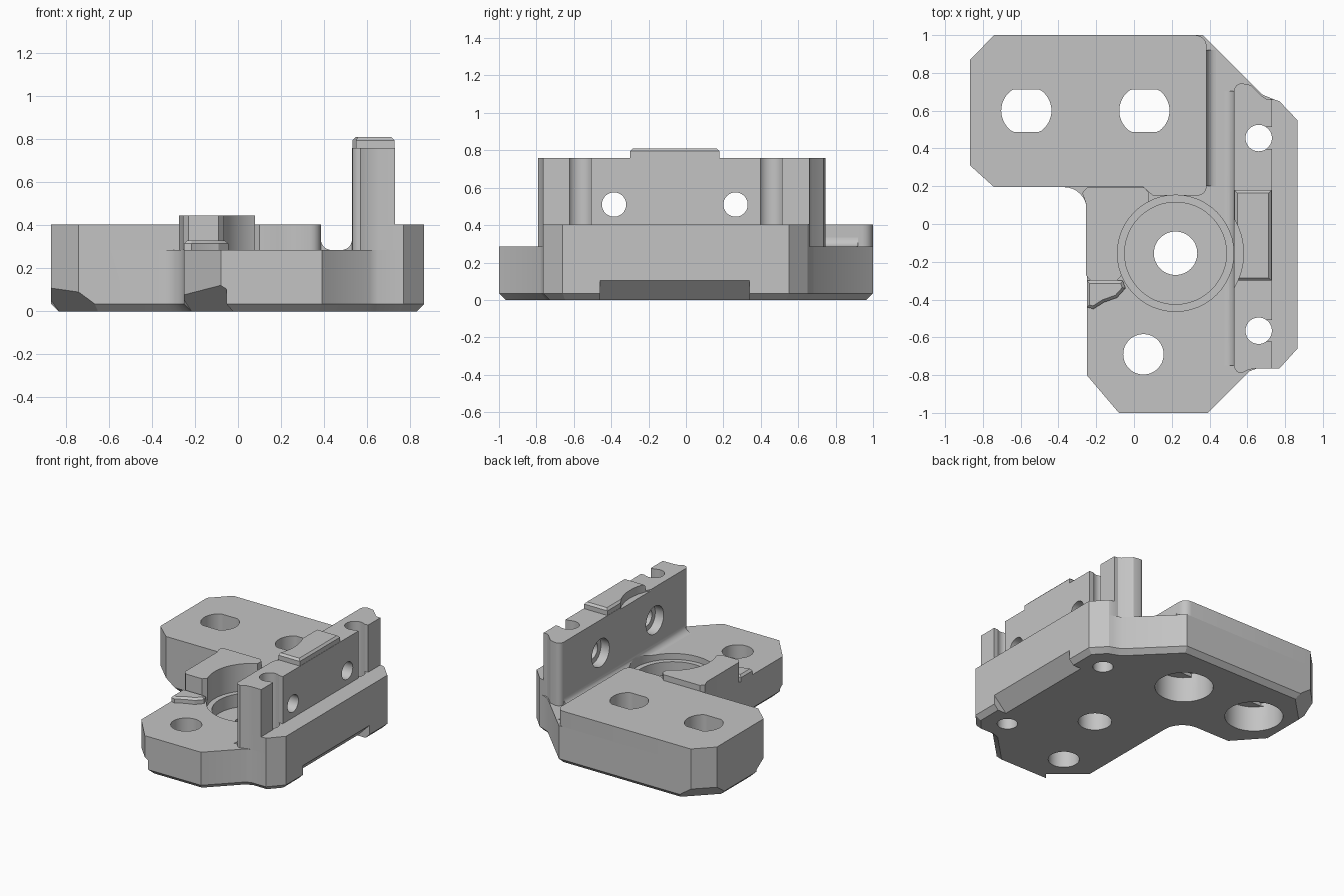
import bpy, bmesh
from math import sin, cos, pi, radians
from mathutils import Matrix, Vector

cube = bpy.data.objects.get("Cube")
if cube:
    bpy.data.objects.remove(cube)

grey = bpy.data.materials.new("plain_grey")
grey.use_nodes = True
colour = (0.55, 0.55, 0.55, 1)
grey.diffuse_color = colour
grey.node_tree.nodes["Principled BSDF"].inputs["Base Color"].default_value = colour


def arc(cx, cy, r, start, end, n=8):
    steps = [radians(start + (end - start) * i / n) for i in range(n + 1)]
    return [(cx + r * cos(a), cy + r * sin(a)) for a in steps]


def circle(cx, cy, r, flat=None):
    """Circle outline, optionally flattened to a slot of half height flat."""
    pts = arc(cx, cy, r, 0, 360, 48)[:-1]
    if flat:
        pts = [(x, max(cy - flat, min(cy + flat, y))) for x, y in pts]
    return pts


def prism(name, pts, lo, hi, axis="z", bevel_at=None, bevel=0.035):
    """Extrude an outline along an axis; optionally chamfer one end."""
    place = {"z": lambda a, b, c: (a, b, c),
             "y": lambda a, b, c: (a, c, b),
             "x": lambda a, b, c: (c, a, b)}[axis]
    bm = bmesh.new()
    low = [bm.verts.new(place(a, b, lo)) for a, b in pts]
    high = [bm.verts.new(place(a, b, hi)) for a, b in pts]
    ends = {"low": bm.faces.new(low[::-1]), "high": bm.faces.new(high)}
    for i in range(len(pts)):
        j = (i + 1) % len(pts)
        bm.faces.new((low[i], low[j], high[j], high[i]))
    bmesh.ops.recalc_face_normals(bm, faces=bm.faces)
    if bevel_at:
        bmesh.ops.bevel(bm, geom=list(ends[bevel_at].edges), offset=bevel,
                        segments=1, affect='EDGES', profile=0.5)
    mesh = bpy.data.meshes.new(name)
    bm.to_mesh(mesh)
    bm.free()
    obj = bpy.data.objects.new(name, mesh)
    bpy.context.collection.objects.link(obj)
    mesh.materials.append(grey)
    return obj


def box(x0, x1, y0, y1):
    return [(x0, y0), (x1, y0), (x1, y1), (x0, y1)]


FLOOR, DECK, WALL_TOP = 0.285, 0.403, 0.76
pocket = (0.22, -0.155)

# Outline of the wall's rounded ends and the side ledge
front_end = arc(0.57, -0.75, 0.04, 180, 270, 4) + [(0.61, -0.77), (0.65, -0.765)]
back_end = [(0.70, 0.662), (0.68, 0.675), (0.62, 0.735)] + arc(0.57, 0.705, 0.04, 90, 180, 4)
ledge_side = [(0.77, -0.765), (0.865, -0.66), (0.865, 0.55), (0.77, 0.65), (0.74, 0.66)]

# Base plate with chamfered bottom
base_outline = (
    [(-0.25, -0.8), (-0.08, -1), (0.39, -1), (0.61, -0.78), (0.65, -0.765)]
    + ledge_side + [(0.68, 0.685), (0.365, 1), (-0.74, 1), (-0.868, 0.87),
                    (-0.868, 0.31), (-0.74, 0.195)]
    + arc(-0.37, 0.075, 0.12, 90, 0))
base = prism("base_plate", base_outline, 0, FLOOR, bevel_at="low")

# Raised rear block
block_outline = ([(-0.868, 0.31), (-0.74, 0.195), (0.05, 0.195), (0.1, 0.15)]
                 + arc(0.335, 0.2, 0.05, -90, 0, 4)
                 + arc(0.325, 0.94, 0.06, 0, 90, 4)
                 + [(-0.74, 1), (-0.868, 0.87)])
block = prism("rear_block", block_outline, FLOOR, DECK)

# Side ledge and upright wall
ledge = prism("side_ledge", front_end + ledge_side + back_end, FLOOR, DECK)
wall = prism("upright_wall", front_end + [(0.73, -0.765), (0.73, 0.66)] + back_end,
             DECK, WALL_TOP)
tab = prism("wall_top_tab", box(0.532, 0.728, -0.3, 0.18), WALL_TOP, 0.81,
            bevel_at="high", bevel=0.015)

# Raised stop beside the round pocket, with its low rib
stop = prism("pocket_stop", [(-0.255, -0.27), (-0.23, -0.3), (-0.09, -0.3),
                             (0.08, -0.1), (0.08, 0.165), (0.055, 0.192),
                             (-0.25, 0.192), (-0.274, 0.165), (-0.255, 0.11)],
             FLOOR, 0.445)
rib = prism("stop_rib", [(-0.25, -0.3), (-0.25, -0.44), (-0.215, -0.45),
                         (-0.16, -0.415), (-0.09, -0.39), (-0.045, -0.34),
                         (-0.06, -0.3)], FLOOR, 0.33, bevel_at="high", bevel=0.015)


# Concave fillets where the block and wall meet the floor
def fillet(name, x, side, y0, y1, r=0.05):
    pts = [(x, FLOOR)] + [(x + side * (r - r * sin(a)), FLOOR + r - r * cos(a))
                          for a in [i * pi / 12 for i in range(7)]]
    return prism(name, pts, y0, y1, "y")


block_fillet = fillet("block_fillet", 0.385, 1, 0.2, 0.92)
wall_fillet = fillet("wall_fillet", 0.53, -1, -0.75, 0.705)
parts = [base, block, ledge, wall, tab, stop, rib, block_fillet, wall_fillet]

# Cutters: pocket, mounting holes and screw holes
cutters = []


def cut(pts, lo, hi, axis="z"):
    obj = prism("cutter", pts, lo, hi, axis)
    obj.hide_render = True
    cutters.append(obj)
    return obj


cut(circle(*pocket, 0.308), 0.24, 0.5)
cut(circle(*pocket, 0.27), 0.14, 0.5)
cut(circle(*pocket, 0.115), -0.1, 0.5)
cut(circle(*pocket, 0.36), 0.75, 0.9)
cut(circle(0.05, -0.69, 0.107), -0.1, 0.5)
for x in (-0.57, 0.055):
    cut(circle(x, 0.6, 0.2), -0.1, 0.19)
    cut(circle(x, 0.6, 0.2, 0.112), 0.1, 0.215)
    cut(circle(x, 0.6, 0.133, 0.112), 0.1, 0.5)
for y in (-0.565, 0.455):
    cut(circle(0.66, y, 0.07), -0.1, 0.9)
    cut(box(0.66, 0.76, y - 0.058, y + 0.058), DECK, 0.9)
for y in (-0.385, 0.265):
    cut(circle(y, 0.51, 0.065), 0.4, 0.8, "x")
    cut(circle(y, 0.51, 0.105), 0.4, 0.6, "x")

# Large chamfers under the side ledge and the outer corners
cut([(0.76, -0.001), (0.9, -0.001), (0.9, 0.139)], -0.46, 0.34, "y")
for x, y, turn in ((-0.804, 0.935, 135), (-0.804, 0.2525, 222), (-0.165, -0.9, 230)):
    wedge = cut([(-0.1, -0.001), (0.1, -0.001), (0.1, 0.199)], -0.15, 0.15, "y")
    wedge.data.transform(Matrix.Translation(Vector((x, y, 0)))
                         @ Matrix.Rotation(radians(turn), 4, 'Z'))


def bounds(obj):
    return [(min(v.co[i] for v in obj.data.vertices),
             max(v.co[i] for v in obj.data.vertices)) for i in range(3)]


def touches(a, b):
    return all(p[0] < q[1] and q[0] < p[1] for p, q in zip(bounds(a), bounds(b)))


# Apply every cutter that reaches a part
for part in parts:
    for cutter in cutters:
        if touches(part, cutter):
            mod = part.modifiers.new("cut", 'BOOLEAN')
            mod.operation = 'DIFFERENCE'
            mod.solver = 'EXACT'
            mod.object = cutter
    graph = bpy.context.evaluated_depsgraph_get()
    mesh = bpy.data.meshes.new_from_object(part.evaluated_get(graph))
    part.modifiers.clear()
    part.data = mesh
for cutter in cutters:
    bpy.data.objects.remove(cutter)

# Smooth the round surfaces and keep the edges crisp
bpy.ops.object.select_all(action='DESELECT')
for part in parts:
    part.select_set(True)
bpy.context.view_layer.objects.active = base
bpy.ops.object.shade_smooth_by_angle(angle=radians(25))
